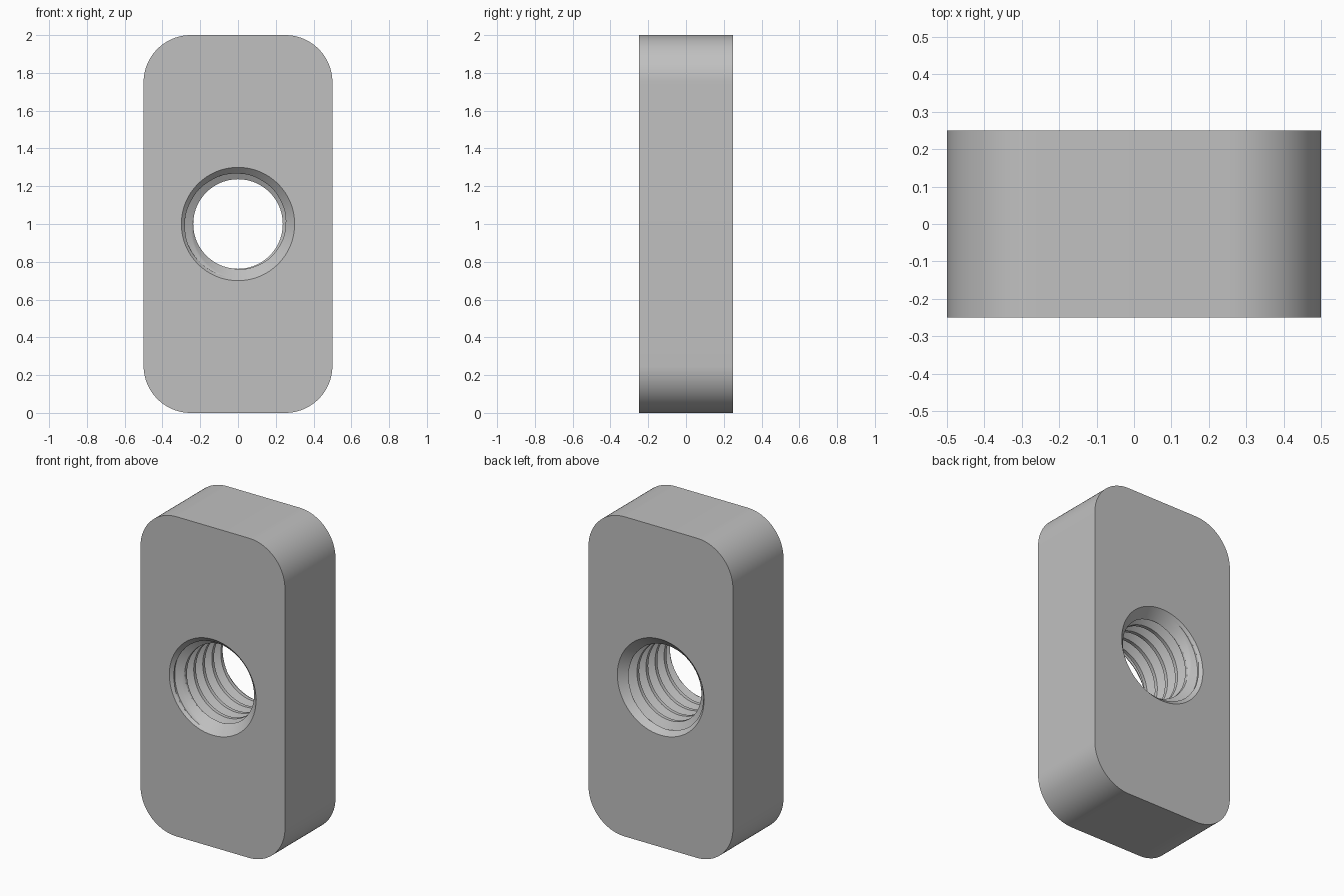
import bpy, bmesh
from math import sin, cos, pi, ceil

cube = bpy.data.objects.get("Cube")
if cube:
    bpy.data.objects.remove(cube, do_unlink=True)

# Overall sizes
HALF_W, HALF_T, MID_Z, CORNER = 0.5, 0.25, 1.0, 0.25
R_MINOR, R_MAJOR, R_RIM = 0.237, 0.286, 0.30
PITCH, STEPS, SIDES = 0.0893, 32, 96
PHASE = 10 / 32

metal = bpy.data.materials.new("plain grey metal")
metal.use_nodes = True
grey = (0.53, 0.53, 0.53, 1)
metal.diffuse_color = grey
metal.node_tree.nodes["Principled BSDF"].inputs["Base Color"].default_value = grey


def outline():
    """Rounded rectangle, counter-clockwise, with SIDES points."""
    per = SIDES // 4
    pts = []
    for k, (sx, sz) in enumerate([(1, 1), (-1, 1), (-1, -1), (1, -1)]):
        for i in range(per):
            a = pi / 2 * (k + i / (per - 1))
            pts.append((sx * (HALF_W - CORNER) + CORNER * cos(a),
                        MID_Z + sz * (MID_Z - CORNER) + CORNER * sin(a)))
    return pts


def bore_radius(u, y):
    """Trapezoid thread, opened by a chamfer at each end."""
    s = ((u + HALF_T) / PITCH - PHASE) % 1
    d = min(s, 1 - s)
    rise = min(max((d - 1 / 8) / (5 / 16), 0), 1)
    thread = R_MINOR + (R_MAJOR - R_MINOR) * rise
    return max(thread, R_RIM - (HALF_T - abs(y)))


def ring_point(a, r, y):
    return (r * cos(a), y, MID_Z + r * sin(a))


bm = bmesh.new()

# Plate: outer wall, plus front and back faces running in to the hole rim
loops = []
for y in (-HALF_T, HALF_T):
    outer = [bm.verts.new((x, y, z)) for x, z in outline()]
    rim = [bm.verts.new(ring_point(2 * pi * i / SIDES, R_RIM, y)) for i in range(SIDES)]
    loops.append((outer, rim))
(front, front_rim), (back, back_rim) = loops
for a, b in ((front_rim, front), (front, back), (back, back_rim)):
    for i in range(SIDES):
        j = (i + 1) % SIDES
        bm.faces.new((a[i], b[i], b[j], a[j]))

# Threaded bore: right-handed helical grid, clamped to the plate faces
count = ceil((2 * HALF_T / PITCH + 1) * STEPS) + 1
rows = []
for i in range(SIDES + 1):
    t = i / SIDES
    row = []
    for j in range(count):
        u = -HALF_T + j * PITCH / STEPS
        y = min(max(u - PITCH * t, -HALF_T), HALF_T)
        row.append(bm.verts.new(ring_point(2 * pi * t, bore_radius(u, y), y)))
    rows.append(row)
for r0, r1 in zip(rows, rows[1:]):
    for j in range(count - 1):
        bm.faces.new((r0[j], r1[j], r1[j + 1], r0[j + 1]))

bmesh.ops.remove_doubles(bm, verts=bm.verts, dist=0.00002)
bmesh.ops.recalc_face_normals(bm, faces=bm.faces)

mesh = bpy.data.meshes.new("threaded_plate_nut")
bm.to_mesh(mesh)
bm.free()
mesh.materials.append(metal)
nut = bpy.data.objects.new("threaded_plate_nut", mesh)
bpy.context.collection.objects.link(nut)

# Smooth the curves, keep the edges crisp
bpy.ops.object.select_all(action="DESELECT")
nut.select_set(True)
bpy.context.view_layer.objects.active = nut
bpy.ops.object.shade_smooth_by_angle(angle=pi / 6)
